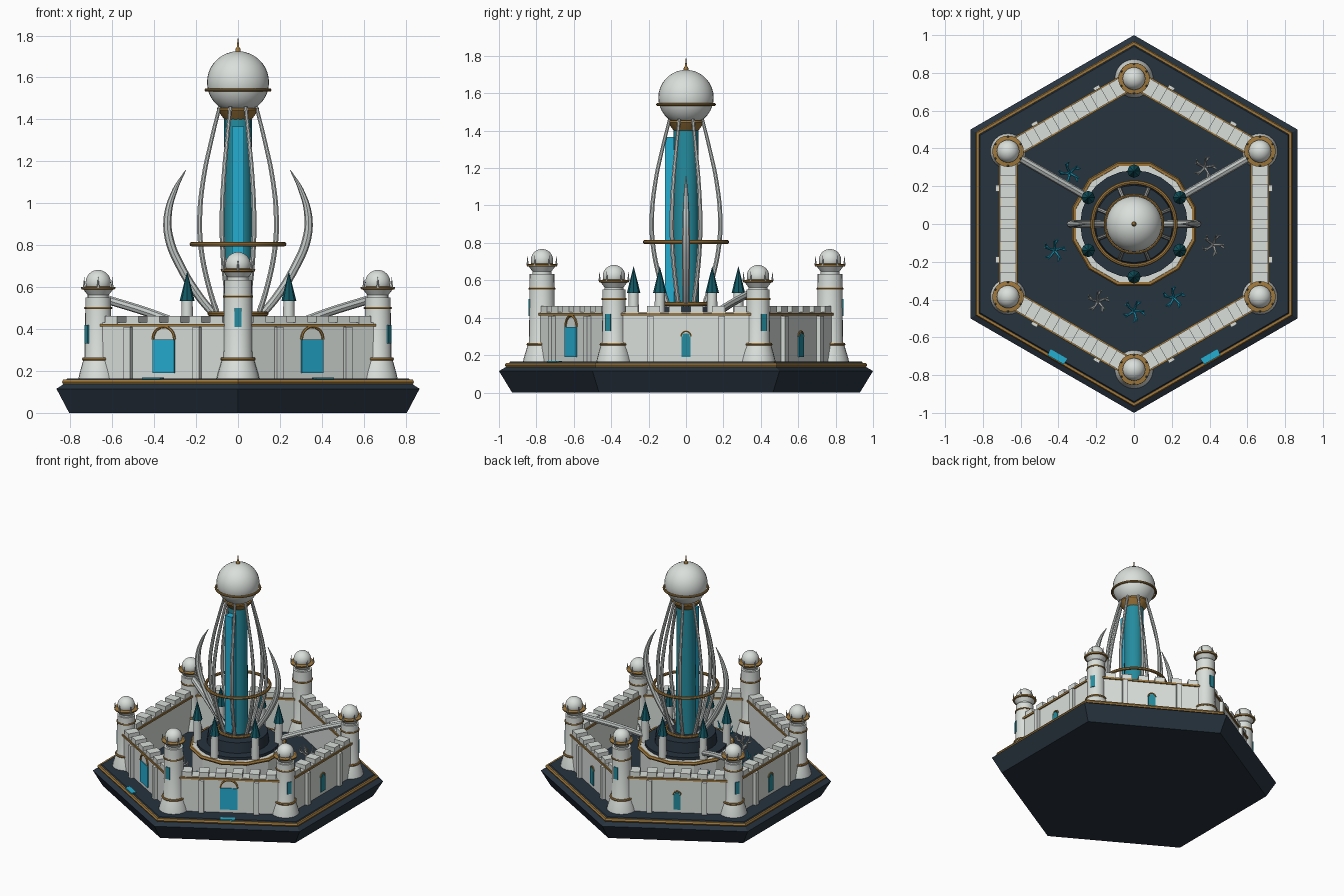
import bpy, bmesh, math, random
from math import sin, cos, pi, radians
from mathutils import Matrix, Vector

if "Cube" in bpy.data.objects:
    bpy.data.objects.remove(bpy.data.objects["Cube"])
random.seed(4)

def mat(name, r, g, b):
    m = bpy.data.materials.new(name)
    m.diffuse_color = (r, g, b, 1)
    m.use_nodes = True
    m.node_tree.nodes["Principled BSDF"].inputs["Base Color"].default_value = m.diffuse_color
    return m

WHITE = mat("white_stone", .70, .74, .71)
BONE = mat("pale_rib", .56, .60, .58)
NAVY = mat("dark_navy", .020, .033, .048)
GOLD = mat("aged_gold", .35, .19, .045)
CYAN = mat("bright_cyan", .018, .42, .64)
TEAL = mat("teal_crystal", .018, .26, .34)
ROOF = mat("dark_teal", .006, .10, .13)

def finish(name, bm, m, smooth=False, M=None):
    bmesh.ops.recalc_face_normals(bm, faces=bm.faces)
    if M:
        bm.transform(M)
    me = bpy.data.meshes.new(name)
    bm.to_mesh(me)
    bm.free()
    me.materials.append(m)
    ob = bpy.data.objects.new(name, me)
    bpy.context.collection.objects.link(ob)
    if smooth:
        bpy.ops.object.select_all(action='DESELECT')
        ob.select_set(True)
        bpy.context.view_layer.objects.active = ob
        bpy.ops.object.shade_smooth_by_angle(angle=radians(35))
    return ob

def lathe(name, prof, m, n=24, loc=(0, 0, 0), start=0, smooth=True):
    """Revolve (radius, height) points; ends are capped."""
    bm = bmesh.new()
    rings = []
    for r, z in prof:
        if r < 1e-5:
            rings.append([bm.verts.new((0, 0, z))])
        else:
            rings.append([bm.verts.new((r * cos(start + 2 * pi * i / n), r * sin(start + 2 * pi * i / n), z))
                          for i in range(n)])
    for a, b in zip(rings, rings[1:]):
        for i in range(n):
            j = (i + 1) % n
            q = [a[i], a[j], b[j], b[i]] if len(a) > 1 and len(b) > 1 else \
                ([a[0], b[j], b[i]] if len(a) == 1 else [a[i], a[j], b[0]])
            bm.faces.new(q)
    for ring in (rings[0], rings[-1]):
        if len(ring) > 1:
            bm.faces.new(ring)
    return finish(name, bm, m, smooth, Matrix.Translation(loc))

def torus(name, R, r, z, m, n=40, k=8, start=0, smooth=True, loc=(0, 0)):
    bm = bmesh.new()
    g = [[bm.verts.new(((R + r * cos(2 * pi * j / k)) * cos(start + 2 * pi * i / n),
                        (R + r * cos(2 * pi * j / k)) * sin(start + 2 * pi * i / n),
                        r * sin(2 * pi * j / k))) for j in range(k)] for i in range(n)]
    for i in range(n):
        for j in range(k):
            a, b = g[i], g[(i + 1) % n]
            bm.faces.new([a[j], b[j], b[(j + 1) % k], a[(j + 1) % k]])
    return finish(name, bm, m, smooth, Matrix.Translation((loc[0], loc[1], z)))

def box(name, size, loc, ang, m):
    """Box placed in a frame whose x axis points outward at angle ang."""
    bm = bmesh.new()
    bmesh.ops.create_cube(bm, size=1)
    M = Matrix.Rotation(ang, 4, 'Z') @ Matrix.Translation(loc) @ Matrix.Diagonal((*size, 1))
    return finish(name, bm, m, False, M)

def ball(name, r, loc, m):
    bm = bmesh.new()
    bmesh.ops.create_uvsphere(bm, u_segments=32, v_segments=18, radius=r)
    return finish(name, bm, m, True, Matrix.Translation(loc))

def tube(name, paths, depth, m, radii=None, ang=0, res=5, side=2):
    """Round tubes along smooth paths, turned about z."""
    cu = bpy.data.curves.new(name, 'CURVE')
    cu.dimensions = '3D'
    cu.bevel_depth, cu.bevel_resolution, cu.resolution_u = depth, side, res
    cu.use_fill_caps = True
    for pts in paths:
        sp = cu.splines.new('BEZIER')
        sp.bezier_points.add(len(pts) - 1)
        for i, (bp, p) in enumerate(zip(sp.bezier_points, pts)):
            bp.co = p
            bp.radius = radii[i] if radii else 1
            bp.handle_left_type = bp.handle_right_type = 'AUTO'
    cu.materials.append(m)
    ob = bpy.data.objects.new(name, cu)
    ob.rotation_euler.z = ang
    bpy.context.collection.objects.link(ob)
    bpy.ops.object.select_all(action='DESELECT')
    ob.select_set(True)
    bpy.context.view_layer.objects.active = ob
    bpy.ops.object.convert(target='MESH')
    bpy.ops.object.shade_smooth_by_angle(angle=radians(40))
    return bpy.context.object

G = .165   # courtyard level
HEX = radians(30)

# hexagonal base with gold trim
lathe("base", [(.93, 0), (1, .115), (.965, .135), (.94, G)], NAVY, 6, start=HEX, smooth=False)
torus("base_trim", .955, .014, .147, GOLD, 6, 6, HEX, False)

# six curtain walls
AP = .667
for k in range(6):
    a = radians(60 * k)
    gate = k in (4, 5)
    box("wall", (.08, .76, .265), (AP, 0, G + .1325), a, WHITE)
    box("wall_trim", (.098, .74, .014), (AP, 0, .418), a, GOLD)
    for i in range(6):
        box("merlon", (.084, .068, .04), (AP, (i - 2.5) * .116, .443), a, WHITE)
    for y in (-.19, .19):
        box("pilaster", (.03, .035, .245), (AP + .05, y, G + .1225), a, WHITE)
    w, top, r = (.12, .35, .06) if gate else (.05, .30, .027)
    box("gate" if gate else "small_door", (.008, w, top - .19), (AP + .043, 0, (top + .19) / 2), a, CYAN if gate else TEAL)
    if not gate:
        box("door_head", (.008, w * .7, .016), (AP + .043, 0, top + .008), a, TEAL)
    tube("gate_arch", [[(AP + .043, -r * cos(t * pi / 6), top + r * sin(t * pi / 6)) for t in range(7)]],
         .007 if gate else .005, GOLD, ang=a, res=3, side=1)
    if gate:
        box("gate_threshold", (.035, .10, .008), (.812, 0, G), a, CYAN)

# six wall towers, taller at front and back
for k in range(6):
    a = radians(30 + 60 * k)
    tall = k in (1, 4)
    x, y = .77 * cos(a), .77 * sin(a)
    h, s = (.635, 1.08) if tall else (.55, 1)
    lathe("tower", [(.094 * s, G), (.09 * s, .185), (.072 * s, .25), (.064 * s, .27), (.061 * s, h),
                    (.05, h), (.05, h + .012), (.072, h + .04), (.05, h + .05)], WHITE, 24, (x, y, 0))
    torus("tower_foot_ring", .07 * s, .008, .257, GOLD, 24, 6, loc=(x, y))
    torus("tower_neck_ring", .062 * s, .006, h - .05 if not tall else .555, GOLD, 24, 6, loc=(x, y))
    lathe("tower_crown", [(.055, h + .035), (.08, h + .04), (.083, h + .05), (.055, h + .054)], GOLD, 24, (x, y, 0))
    ball("tower_orb", .06, (x, y, h + .072), WHITE)
    for i in range(6):
        t = a + i * pi / 3
        lathe("crown_spike", [(.007, h + .045), (0, h + .1)], BONE, 6, (x + .077 * cos(t), y + .077 * sin(t), 0))
    z = .455 if tall else .375
    box("tower_window", (.012, .032, .09), (.77 + .061 * s, 0, z), a, TEAL)

# central stepped drum
D = radians(15)
lathe("drum", [(.32, G), (.32, .365), (.28, .365)], WHITE, 12, start=D, smooth=False)
torus("drum_trim", .325, .014, .355, GOLD, 12, 6, D, False)
lathe("drum_step", [(.285, .36), (.285, .385), (.215, .385), (.205, .46), (.12, .46)], NAVY, 24)
torus("drum_top_ring", .135, .011, .473, GOLD)

# small spires around the drum
for k in range(6):
    a = radians(30 + 60 * k)
    p = (.28 * cos(a), .28 * sin(a), 0)
    lathe("spire_shaft", [(.03, .34), (.026, .54)], WHITE, 12, p)
    lathe("spire_roof", [(.036, .533), (.022, .59), (0, .675)], ROOF, 8, p, smooth=False)

# crystal core with bright front strip
lathe("crystal_core", [(.07, .45), (.066, 1.41)], TEAL, 16)
box("light_strip", (.05, .056, .88), (.088, 0, .925), radians(-90), CYAN)

# cage of bowed ribs
rib = [(.105, 0, .465), (.15, 0, .60), (.19, 0, .78), (.198, 0, .93), (.178, 0, 1.12), (.135, 0, 1.31), (.095, 0, 1.46)]
for k in range(8):
    tube("cage_rib", [rib], .013, BONE, [1.1, 1, 1, 1, .9, .8, .7], radians(22.5 + 45 * k))

# two outer horns
horn = [(.11, 0, .465), (.185, 0, .555), (.275, 0, .70), (.328, 0, .83), (.335, 0, .94), (.302, 0, 1.06), (.25, 0, 1.157)]
for a in (0, pi):
    tube("outer_horn", [horn], .021, BONE, [.9, .95, 1, 1, .9, .6, .1], a)
torus("cage_ring", .22, .011, .805, GOLD, 48)

# crowning orb
lathe("orb_cup", [(.055, 1.39), (.065, 1.40), (.1, 1.445), (.1, 1.455), (.06, 1.455)], GOLD, 32)
ball("great_orb", .148, (0, 0, 1.577), WHITE)
torus("orb_ring", .152, .008, 1.54, GOLD, 48)
lathe("finial", [(.013, 1.715), (.012, 1.735), (.006, 1.745), (0, 1.797)], GOLD, 12)

# sloping bridges from the two back corner towers
for a in (30, 150):
    tube("bridge", [[(.72, 0, .54), (.48, 0, .475), (.27, 0, .405)]], .021, BONE, ang=radians(a))

# coral trees in the courtyard
for x, y, m in [(-.34, .27, CYAN), (-.42, -.14, CYAN), (0, -.46, CYAN), (.21, -.39, CYAN),
                (.375, .3, BONE), (.42, -.11, BONE), (-.19, -.41, BONE)]:
    o, t0 = Vector((x, y, G - .005)), random.uniform(0, pi)
    paths = [[o, o + Vector((0, 0, .07)), o + Vector((0, 0, .15))]]
    for i in range(5):
        d = Vector((cos(t0 + i * 2 * pi / 5), sin(t0 + i * 2 * pi / 5), 0))
        b = o + Vector((0, 0, .05 + .012 * i))
        e = b + d * .035 + Vector((0, 0, .035))
        paths.append([b, e, b + d * .055 + Vector((0, 0, .085))])
        paths.append([e, e + d * .015 + d.cross(Vector((0, 0, 1))) * .012, e + d * .022 + d.cross(Vector((0, 0, 1))) * .02 + Vector((0, 0, .02))])
    tube("coral_tree", paths, .006, m, [1.2, 1, .6], res=2, side=1)
